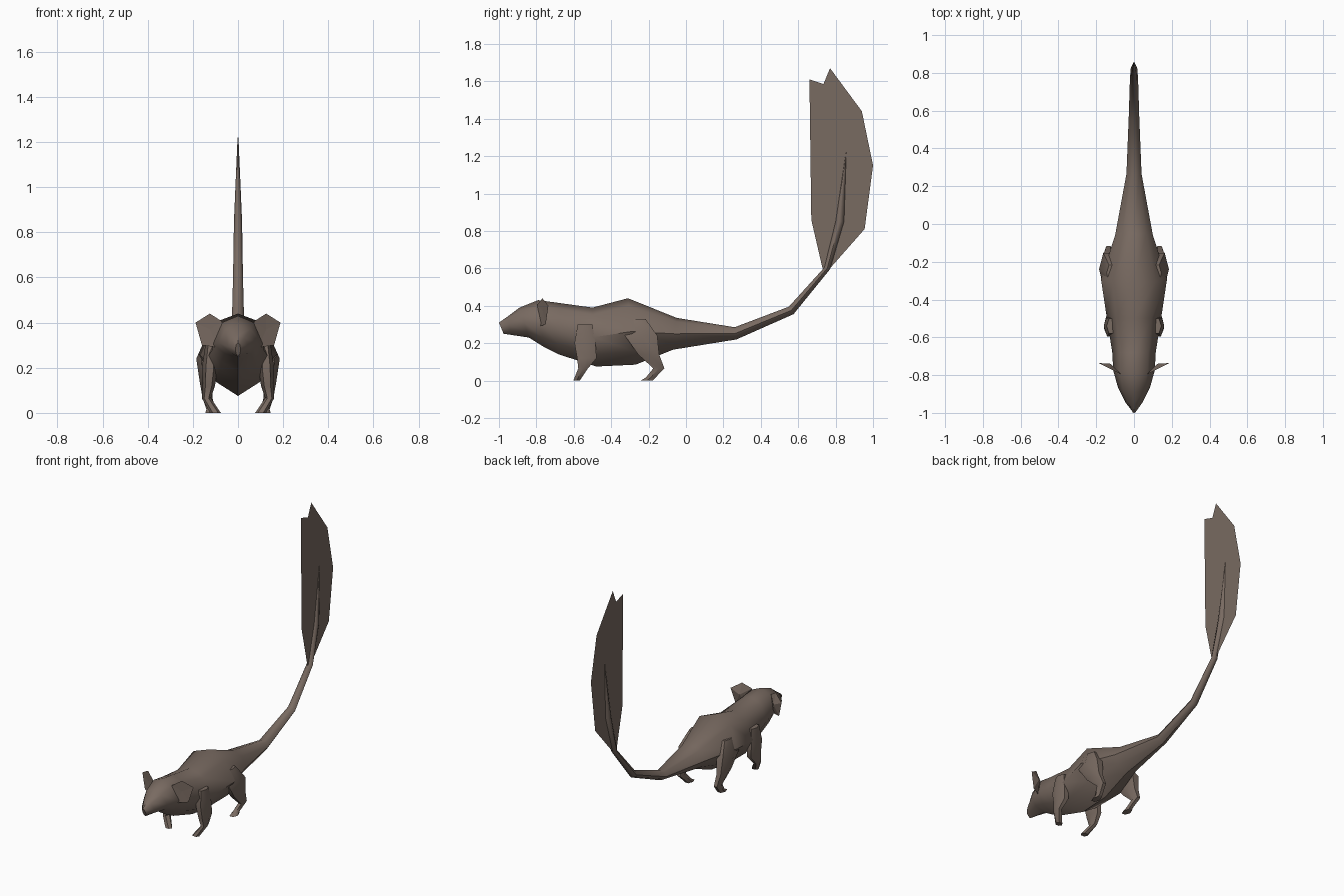
import bpy, bmesh, math

if "Cube" in bpy.data.objects:
    bpy.data.objects.remove(bpy.data.objects["Cube"])

fur = bpy.data.materials.new("brown fur")
fur.diffuse_color = (0.19, 0.145, 0.12, 1)
fur.use_nodes = True
fur.node_tree.nodes["Principled BSDF"].inputs["Base Color"].default_value = fur.diffuse_color


def make(name, bm, smooth=True, closed=True):
    if closed:
        bmesh.ops.recalc_face_normals(bm, faces=bm.faces[:])
    me = bpy.data.meshes.new(name)
    bm.to_mesh(me)
    bm.free()
    me.materials.append(fur)
    ob = bpy.data.objects.new(name, me)
    bpy.context.collection.objects.link(ob)
    if smooth:
        bpy.ops.object.select_all(action='DESELECT')
        bpy.context.view_layer.objects.active = ob
        ob.select_set(True)
        bpy.ops.object.shade_smooth_by_angle(angle=math.radians(50))
    return ob


def loft(name, rings):
    bm = bmesh.new()
    loops = [[bm.verts.new(p) for p in r] for r in rings]
    n = len(loops[0])
    for a, b in zip(loops, loops[1:]):
        for i in range(n):
            j = (i + 1) % n
            bm.faces.new((a[i], a[j], b[j], b[i]))
    bm.faces.new(loops[0])
    bm.faces.new(loops[-1][::-1])
    return make(name, bm)


# body, head and tail: top y, top z, bottom y, bottom z, half width
sections = [
    (-1.0, .31, -.975, .25, .012), (-.95, .345, -.94, .245, .045),
    (-.89, .39, -.84, .23, .085), (-.79, .43, -.76, .18, .11),
    (-.68, .415, -.68, .14, .115), (-.5, .39, -.48, .075, .145),
    (-.31, .44, -.27, .085, .175), (-.05, .335, -.07, .165, .10),
    (.26, .285, .27, .22, .04), (.55, .395, .575, .355, .028),
    (.74, .605, .77, .595, .022), (.80, .85, .845, .85, .018),
    (.855, 1.22, .857, 1.22, .002)]
# cross-section: share of half width, share of the way from top to bottom
shape = [(0, 0), (.65, .12), (1, .5), (.68, .8), (0, 1),
         (-.68, .8), (-1, .5), (-.65, .12)]
loft("body_and_tail", [
    [(w * u, ty + (by - ty) * v, tz + (bz - tz) * v) for u, v in shape]
    for ty, tz, by, bz, w in sections])

# legs: centre x, y, z, radius x, radius y
legs = {
    "front_leg": [(.12, -.54, .30, .025, .045), (.125, -.54, .2, .035, .065),
                  (.13, -.53, .12, .028, .06), (.14, -.55, .065, .02, .03),
                  (.10, -.585, 0, .024, .02)],
    "hind_leg": [(.12, -.26, .33, .025, .05), (.14, -.24, .24, .045, .10),
                 (.14, -.20, .14, .03, .065), (.135, -.145, .065, .022, .034),
                 (.12, -.19, .015, .02, .03), (.12, -.21, 0, .025, .038)]}
for name, rings in legs.items():
    for side, s in (("left", 1), ("right", -1)):
        loft(f"{side}_{name}", [
            [(s * (x + rx * math.cos(k * math.pi / 3)),
              y + ry * math.sin(k * math.pi / 3), z) for k in range(6)]
            for x, y, z, rx, ry in rings])

# ears: tilted plates with a slight cup toward the front
ear = [(.07, .405), (.125, .44), (.188, .40), (.16, .30), (.09, .29)]
for side, s in (("left", 1), ("right", -1)):
    bm = bmesh.new()
    rim = [bm.verts.new((s * x, -.785 + (x - .09) * .5, z)) for x, z in ear]
    front = bm.verts.new((s * .125, -.765, .37))
    back = bm.verts.new((s * .125, -.74, .37))
    for i in range(5):
        a, b = rim[i], rim[(i + 1) % 5]
        bm.faces.new((a, b, front))
        bm.faces.new((b, a, back))
    make(f"{side}_ear", bm, smooth=False)

# tail brush: one thin upright sheet on the centre line
brush = [(.73, .60), (.77, .60), (.955, .81), (1.0, 1.15), (.94, 1.44),
         (.77, 1.67), (.735, 1.585), (.66, 1.61), (.695, 1.37),
         (.715, 1.15), (.67, .86)]
bm = bmesh.new()
bm.faces.new([bm.verts.new((0, y, z)) for y, z in brush])
bmesh.ops.triangulate(bm, faces=bm.faces[:])
make("tail_brush", bm, smooth=False, closed=False)
